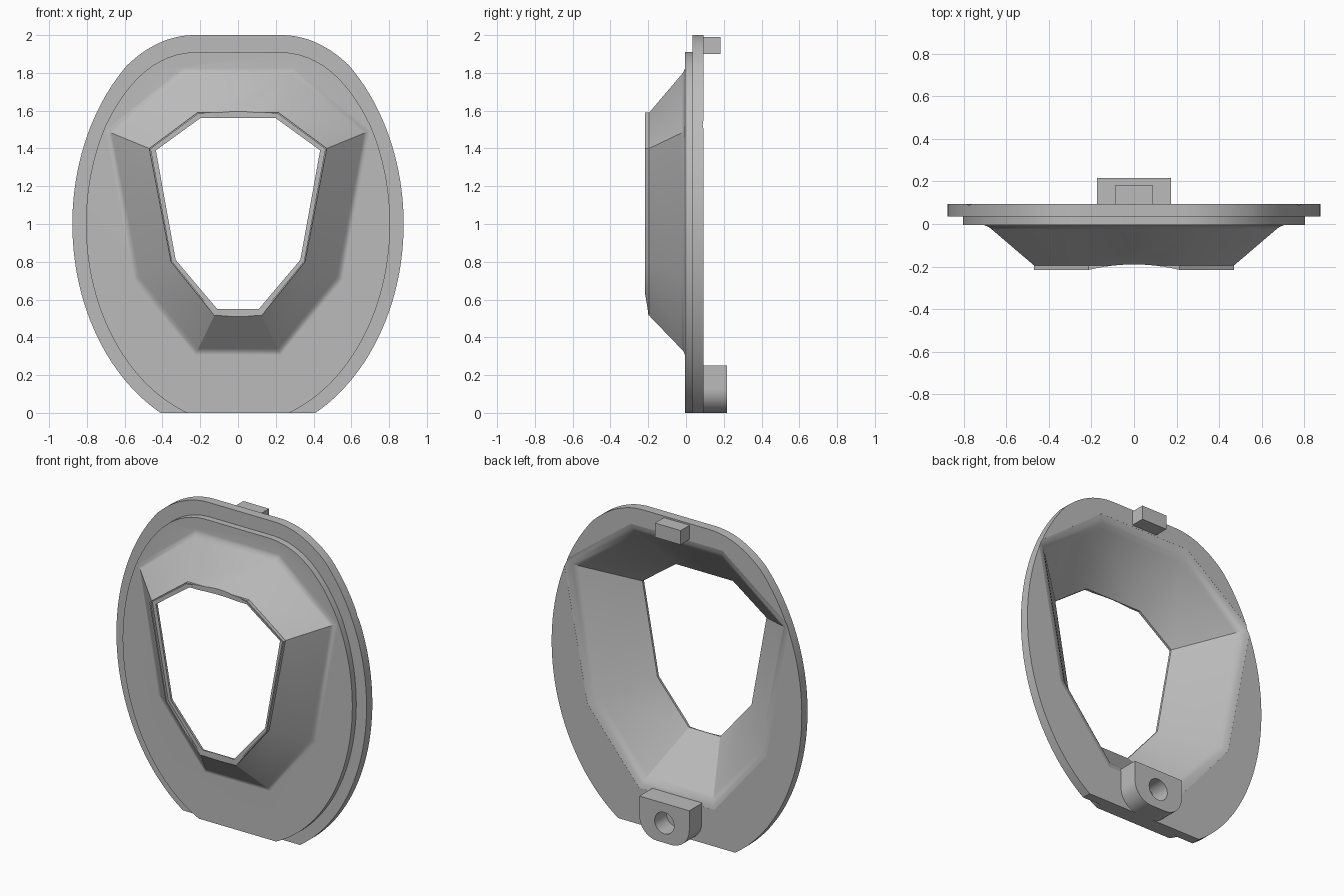
import bpy
import bmesh
from math import sin, cos, pi, sqrt, asin, radians
from mathutils import Vector

cube = bpy.data.objects.get("Cube")
if cube:
    bpy.data.objects.remove(cube)

grey = bpy.data.materials.new("mid_grey")
grey.use_nodes = True
grey.diffuse_color = (0.5, 0.5, 0.5, 1)
grey.node_tree.nodes["Principled BSDF"].inputs["Base Color"].default_value = (0.5, 0.5, 0.5, 1)


def loft(name, rings):
    """Solid through (xz outline, y) rings of equal length, capped at both ends."""
    bm = bmesh.new()
    loops = [[bm.verts.new((x, y, z)) for x, z in pts] for pts, y in rings]
    n = len(loops[0])
    for a, b in zip(loops, loops[1:]):
        for i in range(n):
            j = (i + 1) % n
            bm.faces.new((a[i], a[j], b[j], b[i]))
    bm.faces.new(loops[0])
    bm.faces.new(loops[-1])
    bmesh.ops.recalc_face_normals(bm, faces=bm.faces)
    mesh = bpy.data.meshes.new(name)
    bm.to_mesh(mesh)
    bm.free()
    mesh.materials.append(grey)
    ob = bpy.data.objects.new(name, mesh)
    bpy.context.collection.objects.link(ob)
    return ob


def prism(name, pts, y0, y1):
    return loft(name, [(pts, y0), (pts, y1)])


def activate(ob):
    bpy.ops.object.select_all(action='DESELECT')
    ob.select_set(True)
    bpy.context.view_layer.objects.active = ob


def combine(ob, other, operation):
    activate(ob)
    mod = ob.modifiers.new("combine", 'BOOLEAN')
    mod.operation = operation
    mod.solver = 'EXACT'
    mod.object = other
    bpy.ops.object.modifier_apply(modifier=mod.name)
    bpy.data.objects.remove(other)


def finish(ob, angle):
    activate(ob)
    bpy.ops.object.shade_smooth_by_angle(angle=radians(angle))
    mod = ob.modifiers.new("even_shading", 'WEIGHTED_NORMAL')
    mod.keep_sharp = True


def mirrored(half):
    """Close a right-hand half outline (top to bottom) with its mirror image."""
    return half + [(-x, z) for x, z in reversed(half)]


def oval(a, foot, z_join, top, control):
    """Oval with a flat foot, and a flat top joined by a curved corner."""
    k = 1 - (foot / a) ** 2

    def side(z):
        return a * sqrt(1 - k * (z - 1) ** 2)
    p0, p1, p2 = Vector((0.23, top)), Vector(control), Vector((side(z_join), z_join))
    half = []
    for i in range(12):
        t = i / 12
        half.append(tuple(p0 * (1 - t) ** 2 + p1 * 2 * t * (1 - t) + p2 * t * t))
    t0 = asin((z_join - 1) * sqrt(k))
    t1 = asin(-sqrt(k))
    for i in range(41):
        t = t0 + (t1 - t0) * i / 40
        half.append((a * cos(t), 1 + sin(t) / sqrt(k)))
    half[-1] = (foot, 0)
    return mirrored(half)


def blend(p, q, t):
    return [(a + (c - a) * t, b + (d - b) * t) for (a, b), (c, d) in zip(p, q)]


# Eight-sided window outlines
lip = mirrored([(0.215, 1.59), (0.47, 1.40), (0.355, 0.80), (0.125, 0.515)])
base = mirrored([(0.29, 1.81), (0.69, 1.49), (0.54, 0.71), (0.22, 0.32)])
hole = mirrored([(0.20, 1.56), (0.435, 1.39), (0.33, 0.81), (0.11, 0.55)])
back = mirrored([(0.31, 1.86), (0.76, 1.52), (0.60, 0.68), (0.25, 0.26)])

# Frame: flange, raised plate and protruding funnel
frame = prism("window_frame", oval(0.877, 0.41, 1.84, 2.0, (0.42, 2.0)), 0.035, 0.093)
plate = prism("raised_plate", oval(0.805, 0.27, 1.52, 1.91, (0.52, 1.9)), -0.005, 0.06)
combine(frame, plate, 'UNION')
funnel = loft("funnel", [
    (lip, -0.217), (lip, -0.195), (blend(lip, base, 0.9), -0.026),
    (blend(lip, base, 0.97), -0.014), (blend(lip, base, 1.07), -0.005),
    (blend(lip, base, 1.07), 0.01)])
combine(frame, funnel, 'UNION')

# Flared opening with softened rear edge
opening = loft("opening", [
    (hole, -0.3), (hole, -0.185), (blend(hole, back, 0.86), 0.052),
    (blend(hole, back, 0.95), 0.075), (blend(hole, back, 1.02), 0.086),
    (blend(hole, back, 1.1), 0.0925), (blend(hole, back, 1.1), 0.2)])
combine(frame, opening, 'DIFFERENCE')

# Shallow rebate inside the lip
combine(frame, prism("rebate", blend(lip, hole, 0.25), -0.3, -0.2), 'DIFFERENCE')

# Shallow vertical scoop across the front of the lip
bpy.ops.mesh.primitive_cylinder_add(vertices=160, radius=0.895, depth=2, location=(0, -1.085, 1))
combine(frame, bpy.context.object, 'DIFFERENCE')
finish(frame, 32)

# Top locating tab
finish(prism("top_tab", [(-0.09, 1.9), (0.09, 1.9), (0.09, 1.99), (-0.09, 1.99)], 0.08, 0.182), 30)

# Bottom mounting lug with rounded lower corners and a blind hole
r = 0.125
half = [(0.175, 0.25)]
for i in range(13):
    t = i / 12 * pi / 2
    half.append((0.175 - r + r * cos(t), r - r * sin(t)))
lug = prism("mounting_lug", mirrored(half), 0.08, 0.217)
bore = [(0.068 * cos(2 * pi * i / 40), 0.125 + 0.068 * sin(2 * pi * i / 40)) for i in range(40)]
combine(lug, prism("bore", bore, 0.1, 0.3), 'DIFFERENCE')
finish(lug, 30)
